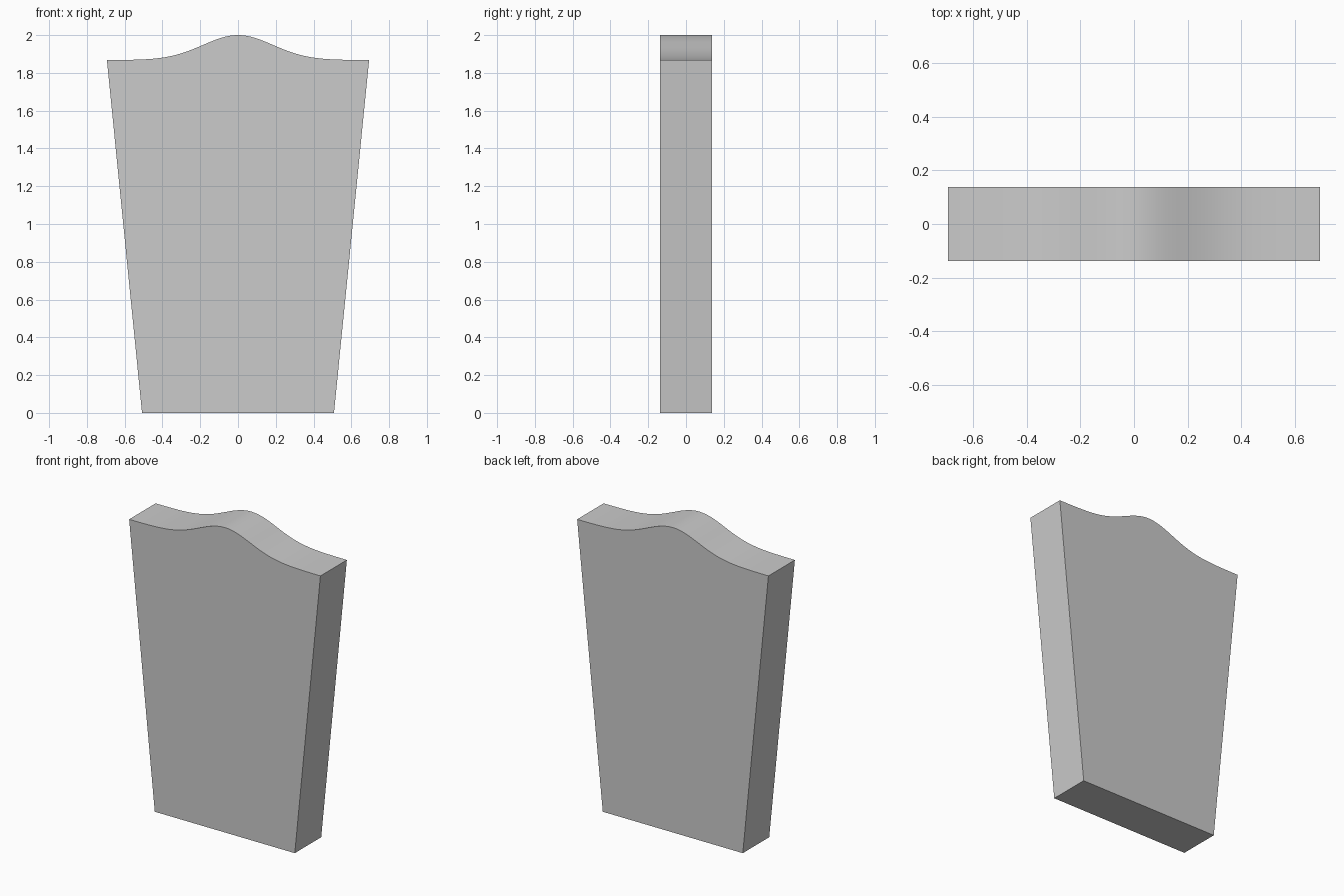
import bpy, bmesh, math

if "Cube" in bpy.data.objects:
    bpy.data.objects.remove(bpy.data.objects["Cube"])

BOTTOM, TOP, SHOULDER, PEAK, HALF_DEPTH = 0.508, 0.694, 1.868, 2.0, 0.137
SEGMENTS = 64

# Front outline: tapered sides with a bell-shaped crest along the top
outline = [(-BOTTOM, 0), (BOTTOM, 0)]
for i in range(SEGMENTS + 1):
    x = TOP - 2 * TOP * i / SEGMENTS
    outline.append((x, SHOULDER + (PEAK - SHOULDER) * math.exp(-0.5 * (x / 0.185) ** 2)))

# Extrude the outline into a slab
bm = bmesh.new()
front = bm.faces.new([bm.verts.new((x, -HALF_DEPTH, z)) for x, z in outline])
result = bmesh.ops.extrude_face_region(bm, geom=[front], use_keep_orig=True)
back = [g for g in result["geom"] if isinstance(g, bmesh.types.BMVert)]
bmesh.ops.translate(bm, verts=back, vec=(0, 2 * HALF_DEPTH, 0))
bmesh.ops.recalc_face_normals(bm, faces=bm.faces[:])
mesh = bpy.data.meshes.new("headstone_slab")
bm.to_mesh(mesh)
bm.free()

slab = bpy.data.objects.new("headstone_slab", mesh)
bpy.context.collection.objects.link(slab)

# Smooth crest, sharp edges elsewhere
bpy.context.view_layer.objects.active = slab
slab.select_set(True)
bpy.ops.object.shade_smooth_by_angle(angle=math.radians(30))
